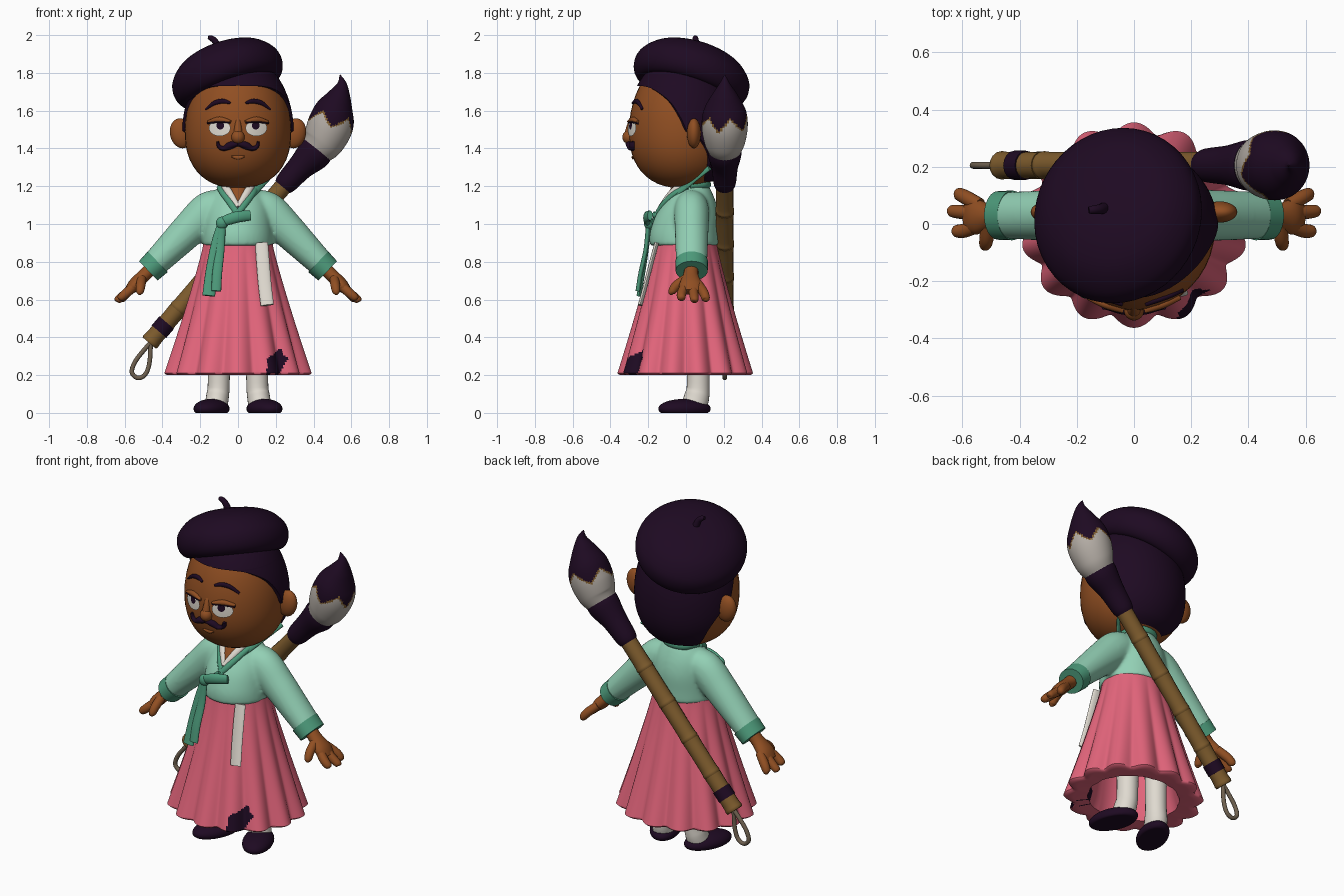
import bpy, bmesh, math
from mathutils import Vector, Euler

if bpy.data.objects.get("Cube"):
    bpy.data.objects.remove(bpy.data.objects["Cube"], do_unlink=True)


def material(name, *rgb):
    m = bpy.data.materials.new(name)
    m.use_nodes = True
    m.diffuse_color = (*rgb, 1)
    bsdf = next(n for n in m.node_tree.nodes if n.type == "BSDF_PRINCIPLED")
    bsdf.inputs["Base Color"].default_value = (*rgb, 1)
    return m


SKIN, MINT = material("brown skin", .28, .077, .016), material("mint cloth", .29, .63, .46)
TEAL, PINK = material("dark mint trim", .075, .33, .2), material("pink cloth", .77, .13, .2)
WHITE, DARK = material("off white", .74, .70, .63), material("dark purple", .013, .003, .016)
BAMBOO, CORD = material("bamboo", .205, .105, .026), material("cord", .16, .12, .08)
BRISTLE = material("pale bristle", .46, .42, .38)


def finish(name, bm, *mats):
    bmesh.ops.recalc_face_normals(bm, faces=bm.faces)
    me = bpy.data.meshes.new(name)
    bm.to_mesh(me)
    bm.free()
    ob = bpy.data.objects.new(name, me)
    for m in mats:
        me.materials.append(m)
    bpy.context.collection.objects.link(ob)
    bpy.ops.object.select_all(action="DESELECT")
    ob.select_set(True)
    bpy.context.view_layer.objects.active = ob
    bpy.ops.object.shade_smooth_by_angle(angle=math.radians(55))
    return ob


def circle(n):
    return [2 * math.pi * i / n for i in range(n)]


def oval(x, y, z, rx, ry, n=40):
    return [(x + rx * math.cos(a), y + ry * math.sin(a), z) for a in circle(n)]


def skin_rings(bm, rings, closed=True):
    rows = [[bm.verts.new(p) for p in ring] for ring in rings]
    n = len(rows[0])
    for a, b in zip(rows, rows[1:]):
        for i in range(n if closed else n - 1):
            bm.faces.new((a[i], a[(i + 1) % n], b[(i + 1) % n], b[i]))
    if closed:
        bm.faces.new(rows[0])
        bm.faces.new(rows[-1])


def spline(pts, sub):
    p, out = [pts[0], *pts, pts[-1]], []
    for a, b, c, d in zip(p, p[1:], p[2:], p[3:]):
        for t in (i / sub for i in range(sub)):
            out.append([.5 * (2 * y + (z - x) * t + (2 * x - 5 * y + 4 * z - w) * t * t
                              + (3 * y - x - 3 * z + w) * t ** 3) for x, y, z, w in zip(a, b, c, d)])
    return out + [list(pts[-1])]


def sweep(pts, ref=(0, 1, 0), sub=5, seg=16):
    """Rings of an ellipse swept along points (x, y, z, width, depth along ref)."""
    path, rings, ref = spline(pts, sub), [], Vector(ref)
    for k, q in enumerate(path):
        t = (Vector(path[min(k + 1, len(path) - 1)][:3]) - Vector(path[max(k - 1, 0)][:3])).normalized()
        a = (ref - t * ref.dot(t)).normalized()
        b = t.cross(a)
        rings.append([Vector(q[:3]) + b * max(q[3], .001) * math.cos(h) + a * max(q[4], .001) * math.sin(h)
                      for h in circle(seg)])
    return rings


def solid(name, rings, *mats, rule=None):
    bm = bmesh.new()
    skin_rings(bm, rings)
    for f in bm.faces:
        f.material_index = rule(f.calc_center_median()) if rule else 0
    return finish(name, bm, *mats)


def tube(name, mat, pts, *ref, **kw):
    return solid(name, sweep(pts, *ref, **kw), mat)


def ball(name, mat, loc, size, rot=(0, 0, 0), floor=-1):
    bm = bmesh.new()
    bmesh.ops.create_uvsphere(bm, u_segments=32, v_segments=20, radius=1)
    turn = Euler([math.radians(a) for a in rot]).to_matrix()
    for v in bm.verts:
        v.co = Vector(loc) + turn @ (Vector((v.co.x, v.co.y, max(v.co.z, floor))) * Vector(size))
    return finish(name, bm, mat)


# Head: an egg with a tall crown and full jaw, and helpers that place things on it
HX, HY, CY, CZ = .282, .282, -.02, 1.49


def shrink(z, grow=0):
    reach, power = (.40, 2) if z > CZ else (.30, 2.3)
    return max(0, 1 - (abs(z - CZ) / (reach + grow)) ** power) ** (1 / power)


def face_y(x, z):
    return CY - HY * math.sqrt(max(0, shrink(z) ** 2 - (x / HX) ** 2))


def face_tube(name, mat, pts, depth=.01):
    return tube(name, mat, [(x, face_y(x, z), z, r, depth) for x, z, r in pts], sub=10)


def plate(name, mat, cx, cz, w, h, top, off):
    rings = []
    for k in (.05, .2, .4, .6, .8, 1):
        spots = [(cx + w * k * math.cos(a), min(top, cz + h * k * math.sin(a))) for a in circle(32)]
        rings.append([(x, face_y(x, z) - off, z) for x, z in spots])
    return solid(name, rings, mat)


levels = [CZ + (.299 if k < 0 else .399) * math.sin(math.pi / 2 * k / 12) for k in range(-12, 13)]
solid("head", [oval(0, CY, z, HX * shrink(z), HY * shrink(z)) for z in levels], SKIN)

# Hair shell wraps round the back from one hairline to the other and closes above the forehead
bm, rings = bmesh.new(), []
for k, (z, edge) in enumerate(spline([(1.225, .10), (1.36, .11), (1.46, .05), (1.49, -.01), (1.56, -.045), (1.64, -.095),
                                      (1.69, -.15), (1.725, -.21), (1.75, -.30), (1.86, -.30)], 5)):
    s = shrink(z, .012)
    half, ring = math.acos(max(-1, min(1, (edge - CY) / (HY * s)))), []
    for i in range(49):
        a, g = half * (i / 24 - 1), .95 if k == 0 or (i in (0, 48) and half < 3) else 1.045
        ring.append((HX * s * g * math.sin(a), CY + HY * s * g * math.cos(a), z))
    rings.append(ring)
skin_rings(bm, rings, closed=False)
finish("hair", bm, DARK)

# Beret: turned profile, then tilted
tilt = Euler((math.radians(-16), math.radians(-19), 0)).to_matrix()
profile = spline([(.005, .148), (.12, .138), (.22, .103), (.285, .04), (.302, -.02), (.288, -.075), (.25, -.105),
                  (.20, -.09)], 4)
solid("beret", [[Vector((-.062, .035, 1.80)) + tilt @ Vector(p) for p in oval(0, 0, h, r, 1.04 * r, 48)]
                for r, h in profile], DARK)
tube("beret_stem", DARK, [(-.105, .055, 1.93, .02, .02), (-.12, .052, 1.965, .017, .017), (-.14, .05, 1.983, .015, .015),
                          (-.158, .048, 1.988, .01, .012)])

# Facial features
ball("nose", SKIN, (0, -.302, 1.46), (.035, .035, .036))
tube("nose_bridge", SKIN, [(0, -.275, 1.58, .012, .012), (0, -.295, 1.52, .018, .018), (0, -.305, 1.465, .026, .024)])
face_tube("lower_lip", SKIN, [(-.035, 1.358, .004), (0, 1.352, .011), (.035, 1.358, .004)], .007)
for s, side in ((1, "left"), (-1, "right")):
    ball(side + "_ear", SKIN, (s * .30, .042, 1.48), (.06, .037, .08), (0, s * 12, 0))
    plate(side + "_eye_white", WHITE, s * .097, 1.508, .057, .043, 1.537, .008)
    plate(side + "_pupil", DARK, s * .094, 1.522, .02, .022, 1.537, .0095)
    face_tube(side + "_upper_lid", SKIN, [(s * .036, 1.542, .006), (s * .098, 1.552, .016), (s * .158, 1.542, .006)], .015)
    face_tube(side + "_lash", DARK, [(s * .04, 1.535, .004), (s * .098, 1.54, .006), (s * .158, 1.533, .005)], .014)
    face_tube(side + "_eyebrow", DARK, [(s * .04, 1.64, .006), (s * .08, 1.65, .013), (s * .125, 1.64, .012),
                                        (s * .17, 1.608, .005)])
    face_tube(side + "_moustache", DARK, [(0, 1.425, .012), (s * .04, 1.416, .02), (s * .075, 1.4, .013),
                                          (s * .1, 1.41, .011), (s * .108, 1.437, .007)], .022)

# Jacket: body and sleeves fused into one soft surface
bm = bmesh.new()
skin_rings(bm, [oval(0, y, z, rx, ry) for z, rx, ry, y in spline(
    [(.885, .187, .182, -.01), (.95, .184, .182, -.01), (1.04, .175, .168, .005), (1.11, .16, .14, .02),
     (1.165, .13, .107, .032), (1.205, .085, .077, .042)], 5)])
for s in (1, -1):
    skin_rings(bm, sweep([(s * .07, .03, 1.10, .08, .08), (s * .15, .03, 1.072, .102, .092), (s * .25, .03, .98, .094, .09),
                          (s * .36, .03, .87, .081, .086), (s * .45, .03, .78, .07, .082)], seg=24))
jacket = finish("jacket", bm, MINT)
fuse = jacket.modifiers.new("fuse", "REMESH")
fuse.mode, fuse.voxel_size, fuse.use_smooth_shade = "VOXEL", .011, True
jacket.modifiers.new("soften", "SMOOTH").iterations = 8

# Neck and crossed collar
tube("neck", SKIN, [(0, .035, 1.08, .06, .06), (0, .035, 1.18, .06, .06), (0, .03, 1.28, .07, .07)])
tube("chest", SKIN, [(0, -.105, 1.09, .02, .03), (0, -.07, 1.15, .045, .03), (0, -.02, 1.22, .04, .03)])
solid("neck_lining", [oval(0, .042, 1.17, .08, .075), oval(0, .045, 1.232, .074, .07)], WHITE)
tube("back_collar", TEAL, [(-.095, .02, 1.195, .02, .012), (-.07, .095, 1.207, .02, .012), (0, .12, 1.21, .02, .012),
                           (.07, .095, 1.207, .02, .012), (.095, .02, 1.195, .02, .012)], (0, .2, 0))
for s, side in ((1, "left"), (-1, "right")):
    tube(side + "_inner_collar", WHITE, [(s * .08, .02, 1.222, .02, .012), (s * .062, -.05, 1.19, .02, .014),
                                         (s * .035, -.095, 1.145, .019, .014), (0, -.135, 1.09, .014, .012)])
    tube(side + "_collar", TEAL, [(s * .097, .01, 1.195, .017, .012), (s * .08, -.055, 1.165, .017, .014),
                                  (s * .04, -.118, 1.11, .017, .012), (-.005, -.153, 1.055, .017, .012),
                                  (-.01 - .025 * (s + 1), -.172, 1.05 - .02 * (s + 1), .016, .01)])
    # Cuffs and hands
    tube(side + "_cuff", TEAL, [(s * .425, .03, .80, .076, .087), (s * .475, .03, .752, .071, .085)], seg=24)
    tube(side + "_palm", SKIN, [(s * .455, .03, .77, .036, .036), (s * .50, .025, .725, .035, .042),
                                (s * .55, .025, .675, .035, .062), (s * .585, .025, .64, .02, .05)])
    for i, (y, x, z) in enumerate(((-.025, .63, .60), (.045, .645, .59), (.105, .622, .595))):
        tube(f"{side}_finger_{i + 1}", SKIN, [(s * .54, .0125 + y / 2, .68, .024, .026), (s * .59, y * .9, .635, .025, .025),
                                              (s * (x - .008), y, z + .008, .02, .021), (s * x, y, z, .006, .006)])
    tube(side + "_thumb", SKIN, [(s * .51, .0, .71, .025, .025), (s * .515, -.05, .675, .025, .025),
                                 (s * .52, -.075, .64, .02, .02), (s * .522, -.078, .625, .006, .006)], (1, 0, 0))
    # Legs and shoes
    tube(side + "_leg", WHITE, [(s * .115, .045, .045, .06, .068), (s * .108, .058, .09, .06, .066),
                                (s * .102, .065, .16, .058, .06), (s * .10, .065, .45, .062, .062)], seg=24)
    ball(side + "_shoe", DARK, (s * .14, -.008, .022), (.084, .146, .052), (0, 0, s * 22), floor=-.42)

# Pleated skirt with a hollow underside and an ink stain
rows = [(.9 - .69 * k / 80, .183 + .198 * (k / 80) ** 1.1, (k / 80) ** .7) for k in range(81)]
rows += [(.2, .368, 1), (.2, .33, .7), (.205, .26, .2), (.27, .24, 0), (.5, .2, 0), (.8, .13, 0)]


def pleat(z, r, fold):
    radii = [r * (1 + fold * (.13 * math.sqrt(math.sin(7 * a) ** 2 + .03) - .085)) for a in circle(224)]
    return [(g * math.cos(a), -.004 + .9 * g * math.sin(a), z) for g, a in zip(radii, circle(224))]


def stain(c):
    u, v = (c.x - .2 - .3 * (c.z - .26)) / .05, (c.z - .265) / .065
    return int(c.y < -.1 and c.z > .202 and u * u + v * v < 1 + .25 * math.sin(5 * math.atan2(v, u)))


solid("skirt", [pleat(*row) for row in rows], PINK, DARK, rule=stain)

# Ribbons: bow, hanging tails, white sash end, and the strap to the brush
tube("bow_loop", TEAL, [(-.10, -.19, 1.0, .022, .012), (-.06, -.205, 1.02, .028, .018), (0, -.205, 1.038, .03, .02),
                        (.065, -.19, 1.045, .026, .014)])
ball("bow_knot", TEAL, (-.085, -.197, 1.005), (.032, .026, .034))
tube("long_tail", TEAL, [(-.09, -.195, 1.0, .02, .012), (-.115, -.205, .9, .026, .012), (-.14, -.225, .76, .03, .012),
                         (-.155, -.25, .62, .034, .012)])
tube("short_tail", TEAL, [(-.085, -.2, 1.0, .02, .012), (-.095, -.212, .87, .024, .012), (-.11, -.24, .74, .026, .012),
                          (-.115, -.255, .645, .026, .012)])
tube("white_sash", WHITE, [(.125, -.155, .90, .034, .012), (.132, -.182, .8, .035, .012), (.142, -.213, .68, .035, .012),
                           (.155, -.243, .57, .035, .012)])
tube("brush_strap", TEAL, [(.06, -.085, 1.14, .02, .01), (.11, .0, 1.2, .022, .01), (.155, .06, 1.25, .022, .01),
                           (.20, .125, 1.30, .022, .01)], (.6, -.4, .6))

# Giant brush: jointed bamboo handle, bands, bristles and cord loop
BY = .205


def on_handle(t, r):
    return (*Vector((-.47, BY, .37)).lerp(Vector((.27, BY, 1.235)), t), r, r)


for i in range(5):
    a, b = i / 5, (i + 1) / 5
    tube(f"handle_segment_{i + 1}", BAMBOO, [on_handle(a, .046), on_handle(a + .012, .05), on_handle(a + .04, .047),
                                             on_handle(b - .04, .047), on_handle(b, .049)], sub=3)
tube("handle_band", DARK, [on_handle(.07, .051), on_handle(.125, .051)])
tube("brush_ferrule", DARK, [on_handle(.955, .05), on_handle(.985, .06), (.33, BY, 1.30, .07, .07),
                             (.395, BY, 1.365, .09, .088), (.42, BY, 1.395, .09, .09)], seg=24)


def bristle_colour(c):
    a = math.atan2(c.y - BY, (c.x - .5) * .86 - (c.z - 1.53) * .5)
    d = c.x * .5 + c.z * .86 - 1.575 - .022 * math.asin(math.sin(5 * a)) - .03 * math.cos(a)
    return 0 if d < 0 else 1 if d < .012 else 2


bristles = [(.405, BY, 1.38, .08, .08), (.45, BY, 1.435, .108, .108), (.488, BY, 1.52, .121, .122),
            (.51, BY, 1.60, .105, .112), (.537, BY, 1.68, .062, .07), (.55, BY, 1.74, .027, .03), (.54, BY, 1.79, .002, .002)]
solid("brush_bristles", sweep(bristles, sub=12, seg=64), BRISTLE, BAMBOO, DARK, rule=bristle_colour)
tube("cord_loop", CORD, [(x, BY, z, .012, .012) for x, z in (
    (-.455, .38), (-.50, .33), (-.545, .27), (-.562, .215), (-.53, .185), (-.49, .205), (-.468, .27), (-.462, .38))])
